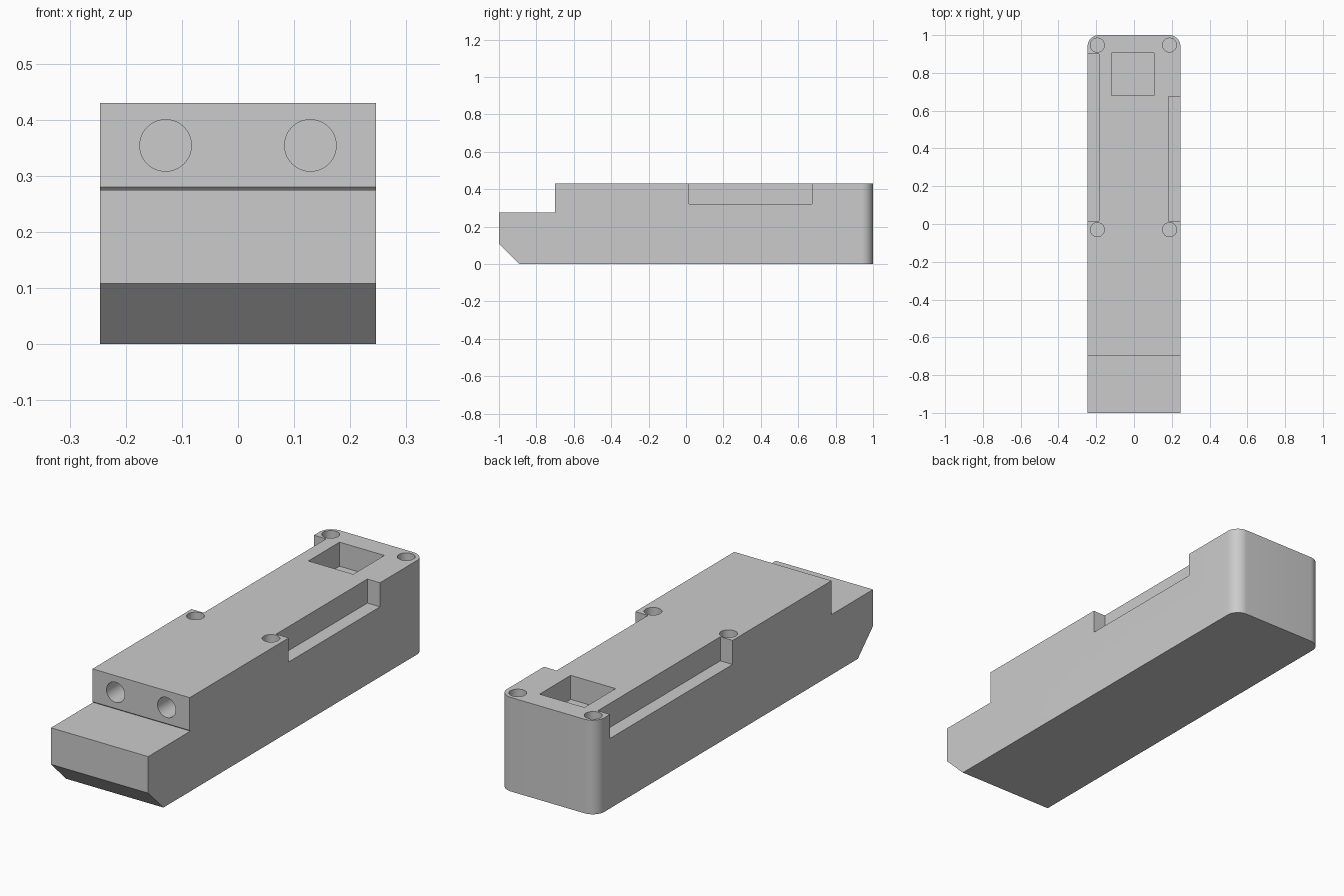
import bpy
import bmesh
import math
from mathutils import Matrix, Vector

cube = bpy.data.objects.get("Cube")
if cube:
    bpy.data.objects.remove(cube, do_unlink=True)

grey = bpy.data.materials.new("plain grey")
grey.use_nodes = True
colour = (0.6, 0.6, 0.6, 1)
grey.diffuse_color = colour
grey.node_tree.nodes["Principled BSDF"].inputs["Base Color"].default_value = colour

HALF, TOP, FLOOR = 0.246, 0.43, 0.32


def make_object(name, bm):
    bmesh.ops.recalc_face_normals(bm, faces=bm.faces)
    mesh = bpy.data.meshes.new(name)
    bm.to_mesh(mesh)
    bm.free()
    mesh.materials.append(grey)
    obj = bpy.data.objects.new(name, mesh)
    bpy.context.collection.objects.link(obj)
    return obj


def add_box(bm, low, high):
    low, high = Vector(low), Vector(high)
    size = Matrix.Diagonal((*(high - low), 1))
    bmesh.ops.create_cube(bm, size=1, matrix=Matrix.Translation((low + high) / 2) @ size)


def add_hole(bm, centre, radius, length, rotation=Matrix()):
    bmesh.ops.create_cone(bm, cap_ends=True, segments=48, radius1=radius, radius2=radius,
                          depth=length, matrix=Matrix.Translation(centre) @ rotation)


# Body: side profile with chamfered nose and step, extruded across the width
profile = [(-0.89, 0), (1, 0), (1, TOP), (-0.7, TOP), (-0.7, 0.28),
           (-0.695, 0.275), (-1, 0.275), (-1, 0.108)]
bm = bmesh.new()
side = bm.faces.new([bm.verts.new((-HALF, y, z)) for y, z in profile])
extruded = bmesh.ops.extrude_face_region(bm, geom=[side])["geom"]
bmesh.ops.translate(bm, vec=(2 * HALF, 0, 0),
                    verts=[v for v in extruded if isinstance(v, bmesh.types.BMVert)])
# Rounded upright corners at the back
corners = [e for e in bm.edges
           if all(v.co.y > 0.99 for v in e.verts)
           and abs(e.verts[0].co.z - e.verts[1].co.z) > 0.1]
bmesh.ops.bevel(bm, geom=corners, offset=0.06, segments=12, profile=0.5, affect='EDGES')
body = make_object("body", bm)

# Cutters: side notches, square pocket, screw holes and front bores
bm = bmesh.new()
add_box(bm, (-0.3, 0.015, FLOOR), (-0.184, 0.9, 0.5))
add_box(bm, (0.182, 0.015, FLOOR), (0.3, 0.675, 0.5))
add_box(bm, (-0.12, 0.68, FLOOR), (0.107, 0.905, 0.5))
for x in (-0.194, 0.188):
    for y in (-0.03, 0.947):
        add_hole(bm, (x, y, TOP), 0.037, 0.4)
for x in (-0.129, 0.129):
    add_hole(bm, (x, -0.7, 0.354), 0.046, 0.6, Matrix.Rotation(math.pi / 2, 4, 'X'))
cutter = make_object("recess_cutter", bm)
cutter.hide_render = True

cut = body.modifiers.new("recesses", 'BOOLEAN')
cut.operation = 'DIFFERENCE'
cut.solver = 'EXACT'
cut.object = cutter

# Apply the cut, drop the helper and smooth the curved walls
bpy.ops.object.select_all(action='DESELECT')
body.select_set(True)
bpy.context.view_layer.objects.active = body
bpy.ops.object.modifier_apply(modifier=cut.name)
bpy.data.objects.remove(cutter, do_unlink=True)
bpy.ops.object.shade_smooth_by_angle(angle=math.radians(30))
